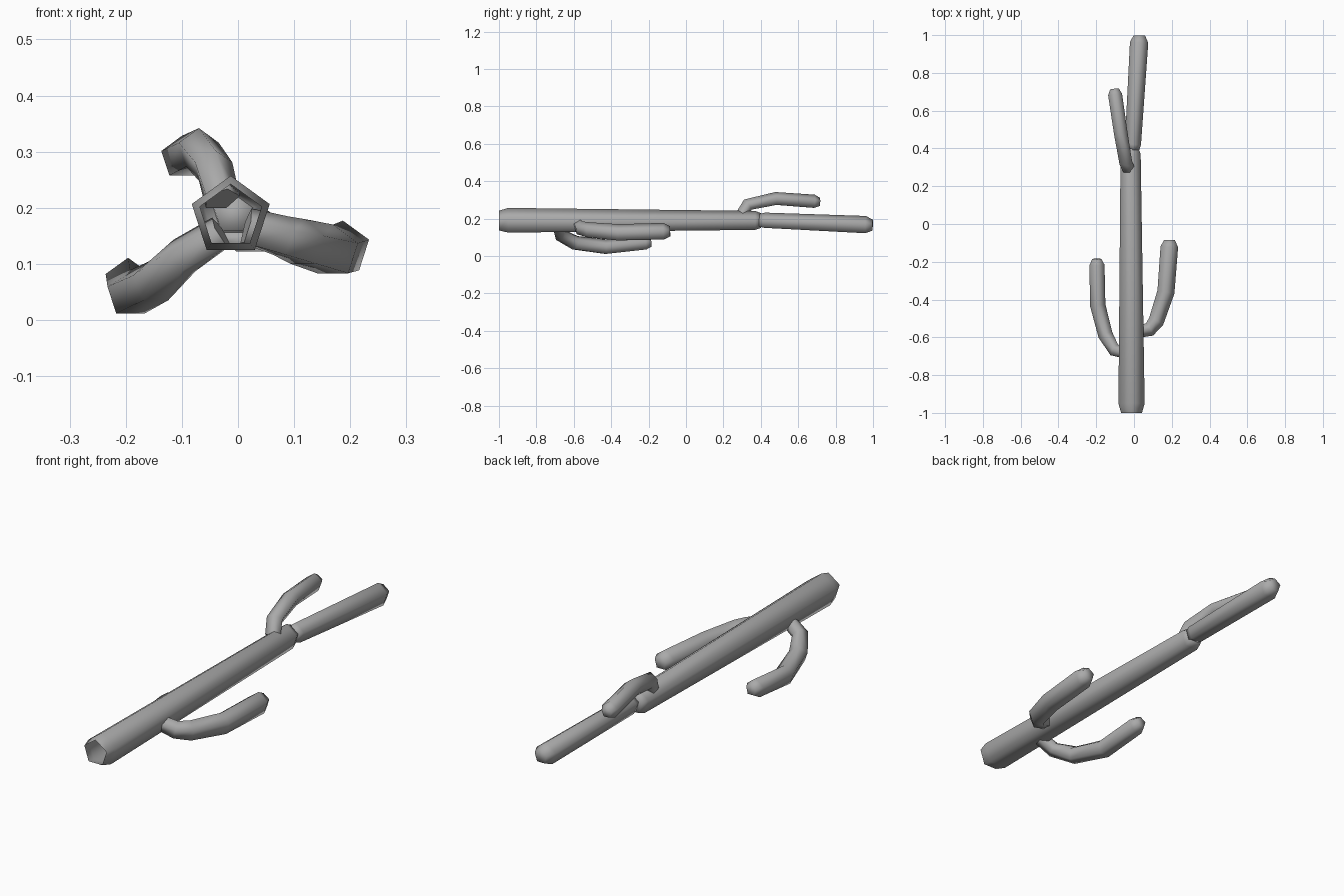
import bpy
import bmesh
import math
from mathutils import Vector

cube = bpy.data.objects.get("Cube")
if cube:
    bpy.data.objects.remove(cube, do_unlink=True)

# Single plain grey material
grey = bpy.data.materials.new("plain grey")
grey.use_nodes = True
color = (0.4, 0.4, 0.4, 1)
grey.diffuse_color = color
grey.node_tree.nodes["Principled BSDF"].inputs["Base Color"].default_value = color

SIDES = 5


def tube(name, path, cap_start=True):
    """Loft a five-sided tube through (x, y, z, radius) stations."""
    points = [Vector(p[:3]) for p in path]
    bm = bmesh.new()
    rings = []
    for i, center in enumerate(points):
        before = points[max(i - 1, 0)]
        after = points[min(i + 1, len(points) - 1)]
        tangent = Vector()
        if center != before:
            tangent += (center - before).normalized()
        if center != after:
            tangent += (after - center).normalized()
        tangent.normalize()
        up = Vector((0, 0, 1))
        up = (up - tangent * up.dot(tangent)).normalized()
        side = up.cross(tangent)
        ring = []
        for k in range(SIDES):
            a = math.tau * k / SIDES
            offset = up * math.cos(a) + side * math.sin(a)
            ring.append(bm.verts.new(center + offset * path[i][3]))
        rings.append(ring)
    for a, b in zip(rings, rings[1:]):
        for k in range(SIDES):
            n = (k + 1) % SIDES
            bm.faces.new((a[k], a[n], b[n], b[k]))
    bm.faces.new(rings[-1])
    if cap_start:
        bm.faces.new(rings[0][::-1])
    bmesh.ops.recalc_face_normals(bm, faces=bm.faces)
    mesh = bpy.data.meshes.new(name)
    bm.to_mesh(mesh)
    bm.free()
    mesh.materials.append(grey)
    obj = bpy.data.objects.new(name, mesh)
    bpy.context.collection.objects.link(obj)
    bpy.ops.object.select_all(action='DESELECT')
    obj.select_set(True)
    bpy.context.view_layer.objects.active = obj
    bpy.ops.object.shade_smooth_by_angle(angle=math.radians(80))
    return obj


# Main trunk, hollow at the cut front end
tube("trunk", [
    (-0.013, -1.0, 0.184, 0.058),
    (-0.013, -0.95, 0.184, 0.073),
    (-0.018, 0.37, 0.185, 0.056),
    (-0.018, 0.40, 0.185, 0.044),
], cap_start=False)

# Slimmer tip segment
tube("trunk_tip", [
    (-0.008, 0.39, 0.188, 0.036),
    (-0.006, 0.42, 0.187, 0.045),
    (0.027, 0.96, 0.163, 0.051),
    (0.028, 0.998, 0.162, 0.032),
])

# Three curved arms
tube("upper_arm", [
    (-0.03, 0.295, 0.215, 0.034),
    (-0.045, 0.33, 0.272, 0.036),
    (-0.07, 0.48, 0.304, 0.038),
    (-0.1, 0.685, 0.289, 0.039),
    (-0.104, 0.715, 0.287, 0.024),
])
tube("right_arm", [
    (-0.03, -0.685, 0.155, 0.032),
    (-0.1, -0.67, 0.112, 0.036),
    (-0.15, -0.59, 0.067, 0.041),
    (-0.192, -0.43, 0.046, 0.043),
    (-0.196, -0.215, 0.069, 0.042),
    (-0.196, -0.185, 0.072, 0.026),
])
tube("left_arm", [
    (0.015, -0.57, 0.165, 0.035),
    (0.08, -0.56, 0.147, 0.039),
    (0.117, -0.515, 0.136, 0.044),
    (0.169, -0.36, 0.122, 0.048),
    (0.187, -0.12, 0.128, 0.049),
    (0.188, -0.085, 0.129, 0.03),
])
